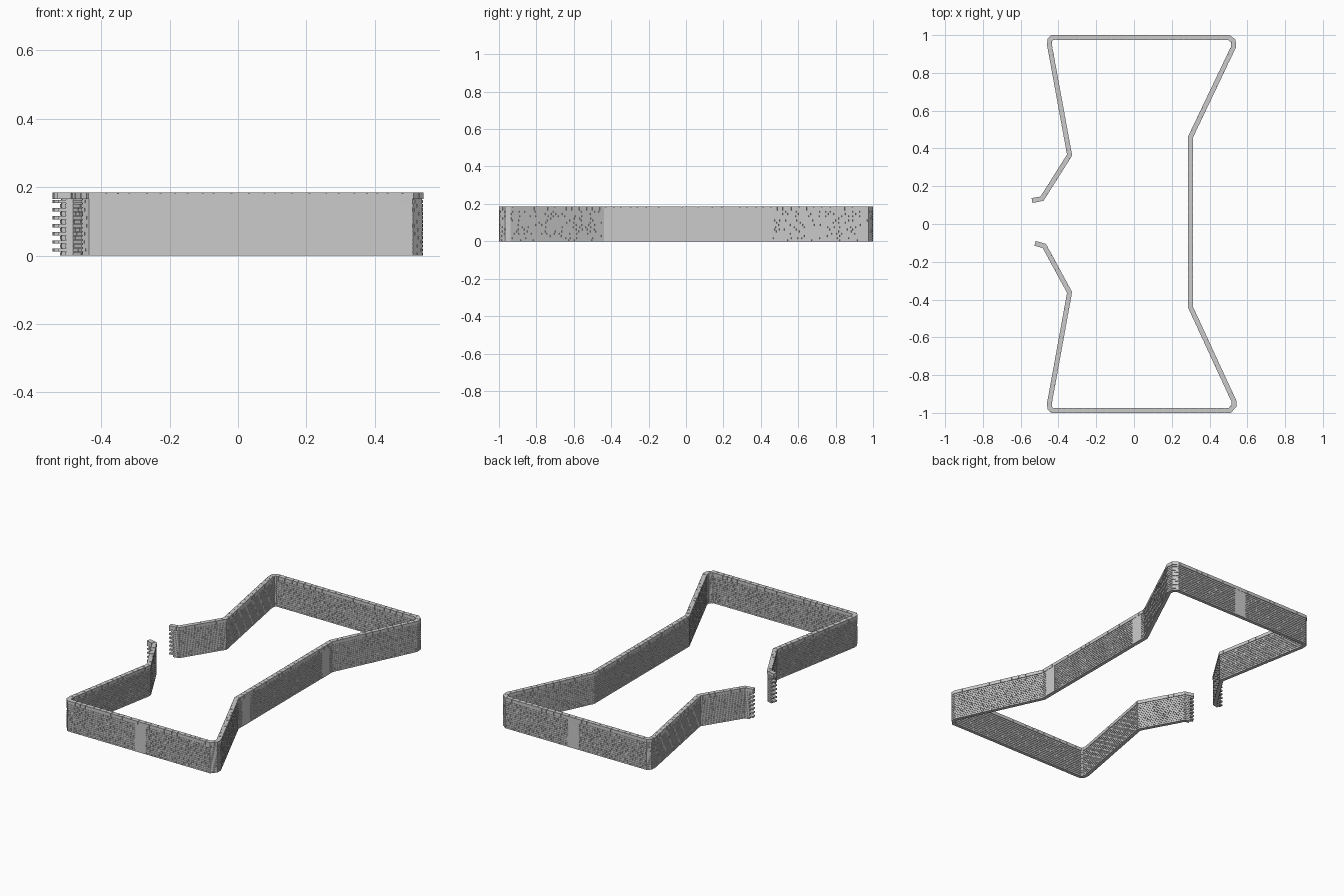
import bpy, bmesh, math, random
from mathutils import Vector

if "Cube" in bpy.data.objects:
    bpy.data.objects.remove(bpy.data.objects["Cube"])

random.seed(4)

# Centreline of the wall, clockwise from one gateway end to the other
PATH = [Vector(p) for p in [
    (-0.541, 0.124), (-0.487, 0.134), (-0.341, 0.365), (-0.447, 0.945),
    (-0.446, 0.974), (-0.432, 0.987), (0.502, 0.987), (0.525, 0.970), (0.528, 0.940),
    (0.299, 0.460), (0.299, -0.440), (0.530, -0.940), (0.529, -0.962),
    (0.507, -0.987), (-0.432, -0.987), (-0.446, -0.974), (-0.447, -0.945),
    (-0.341, -0.362), (-0.475, -0.116), (-0.525, -0.102)]]
DIRS = [(b - a).normalized() for a, b in zip(PATH, PATH[1:])]
CUM = [0.0]
for a, b in zip(PATH, PATH[1:]):
    CUM.append(CUM[-1] + (b - a).length)
TOTAL = CUM[-1]

STONE = bpy.data.materials.new("grey_stone")
STONE.diffuse_color = (0.55, 0.55, 0.55, 1)
STONE.use_nodes = True
STONE.node_tree.nodes["Principled BSDF"].inputs["Base Color"].default_value = STONE.diffuse_color


def left(d):
    return Vector((-d.y, d.x))


def section(s):
    """Point on the path at distance s and its (mitred) outward normal."""
    for i, c in enumerate(CUM[1:-1], 1):
        if abs(s - c) < 1e-6:
            n0, n1 = left(DIRS[i - 1]), left(DIRS[i])
            m = (n0 + n1).normalized()
            return PATH[i], m / m.dot(n0)
    i = max(k for k in range(len(DIRS)) if CUM[k] <= s + 1e-9)
    return PATH[i] + DIRS[i] * (s - CUM[i]), left(DIRS[i])


def sweep(bm, s0, s1, inner, outer, z0, z1):
    """Block following the path from s0 to s1, bending at corners."""
    stops = [s0] + [c for c in CUM if s0 + 1e-4 < c < s1 - 1e-4] + [s1]
    rings = []
    for s in stops:
        p, n = section(s)
        a, b = p + n * inner, p + n * outer
        rings.append([bm.verts.new(v) for v in (
            (a.x, a.y, z0), (b.x, b.y, z0), (b.x, b.y, z1), (a.x, a.y, z1))])
    for r, q in zip(rings, rings[1:]):
        for k in range(4):
            j = (k + 1) % 4
            bm.faces.new((r[k], r[j], q[j], q[k]))
    bm.faces.new(rings[0][::-1])
    bm.faces.new(rings[-1])


def finish(bm, name):
    bmesh.ops.recalc_face_normals(bm, faces=bm.faces)
    me = bpy.data.meshes.new(name)
    bm.to_mesh(me)
    bm.free()
    me.materials.append(STONE)
    ob = bpy.data.objects.new(name, me)
    bpy.context.collection.objects.link(ob)


COURSES, WALL_H, TOP = 14, 0.165, 0.185
HALF, GAP, TOOTH = 0.0112, 0.0022, 0.022
step = WALL_H / COURSES

# Brick courses with irregular lengths and toothed gateway ends
bm = bmesh.new()
count = round(TOTAL / 0.034)
pitch = (TOTAL - TOOTH) / count
for c in range(COURSES):
    begin = 0.0 if c % 2 else TOOTH
    end = TOTAL if c % 2 else TOTAL - TOOTH
    cuts = [begin] + [TOOTH + pitch * (k + 0.5 * (c % 2) + random.uniform(-0.2, 0.2))
                      for k in range(1, count - 1)] + [end]
    for a, b in zip(cuts, cuts[1:]):
        sweep(bm, a + GAP / 2, b - GAP / 2, -HALF, HALF,
              c * step, (c + 1) * step - GAP)
finish(bm, "wall_bricks")

# Recessed mortar inside the bricks
bm = bmesh.new()
sweep(bm, TOOTH + 0.003, TOTAL - TOOTH - 0.003, -HALF + 0.0025, HALF - 0.0025, 0.0, WALL_H)
finish(bm, "mortar_core")

# Coping stones along the top, slightly wider than the wall
bm = bmesh.new()
cuts = [0.0]
while cuts[-1] < TOTAL - 0.07:
    cuts.append(cuts[-1] + random.uniform(0.03, 0.055))
cuts.append(TOTAL)
for a, b in zip(cuts, cuts[1:]):
    sweep(bm, a + GAP / 2, b - GAP / 2, -0.013, 0.013, WALL_H, TOP)
sweep(bm, 0.003, TOTAL - 0.003, -0.0105, 0.0105, WALL_H, TOP - 0.003)
finish(bm, "coping_stones")

# Plain panels on the outer face of the end and right walls
bm = bmesh.new()
spots = [CUM[5] + 0.445, CUM[9] + 0.03, CUM[10] - 0.11, CUM[13] + 0.42]
for s in spots:
    sweep(bm, s, s + 0.075, 0.0, HALF + 0.0004, 0.0, WALL_H)
finish(bm, "plain_panels")
